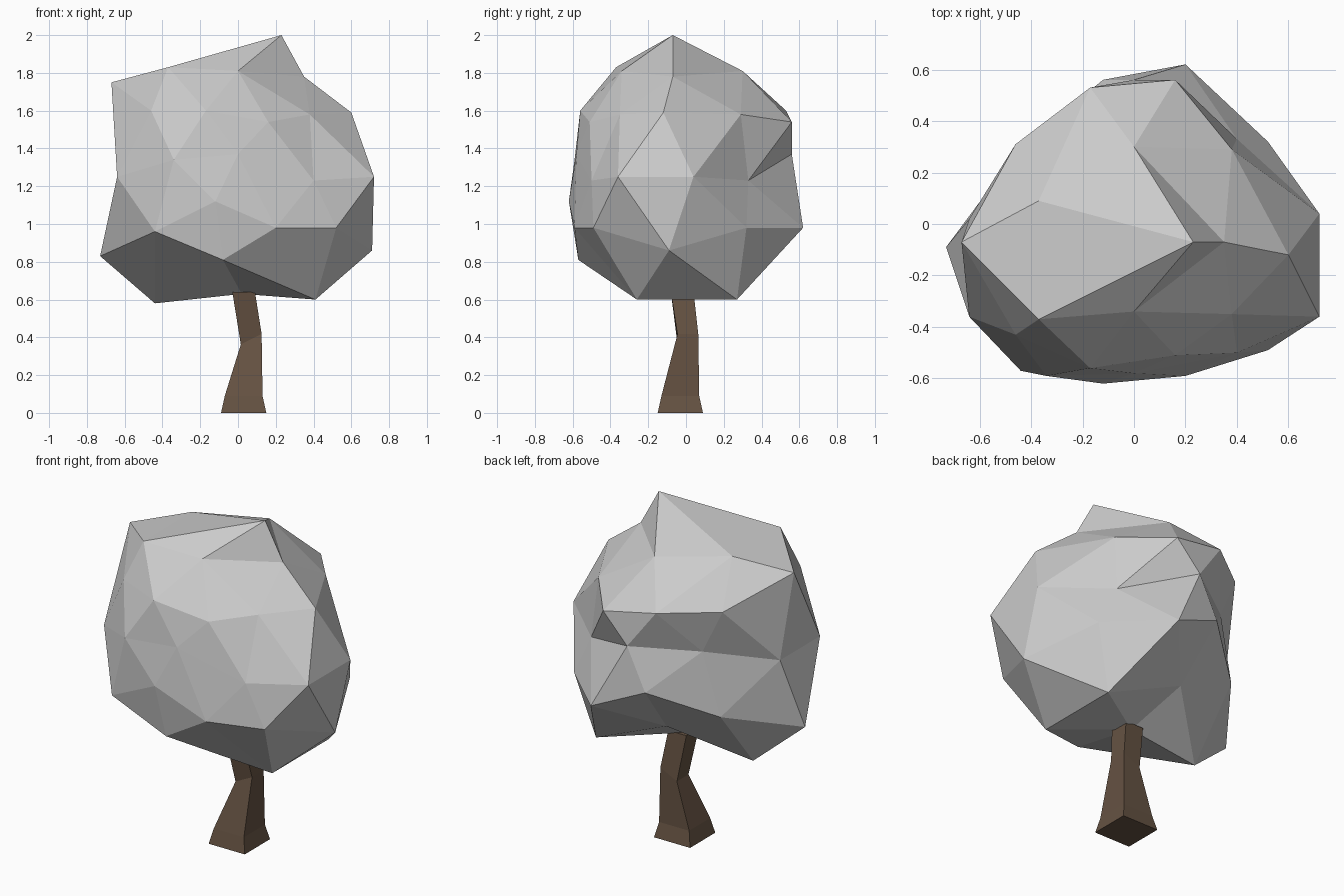
import bpy
import bmesh

default_cube = bpy.data.objects.get("Cube")
if default_cube:
    bpy.data.objects.remove(default_cube, do_unlink=True)


def make_material(name, colour):
    material = bpy.data.materials.new(name)
    material.use_nodes = True
    material.diffuse_color = (*colour, 1)
    shader = next(n for n in material.node_tree.nodes if n.type == "BSDF_PRINCIPLED")
    shader.inputs["Base Color"].default_value = (*colour, 1)
    return material


def make_object(name, bm, material):
    bmesh.ops.recalc_face_normals(bm, faces=bm.faces[:])
    mesh = bpy.data.meshes.new(name)
    bm.to_mesh(mesh)
    bm.free()
    mesh.materials.append(material)
    obj = bpy.data.objects.new(name, mesh)
    bpy.context.scene.collection.objects.link(obj)
    return obj


def sculpt_order(vert):
    """Sort from top to bottom, then right to left, then front to back."""
    x, y, z = (round(value, 2) for value in vert.co)
    return -z, -x, y


# Lumps of the crown: x, z, then y of the front corner and of its back twin
CROWN_LUMPS = [
    # peak
    (.23, 2, -.07),
    # upper cap
    (.35, 1.78, -.07), (0, 1.81, -.34, .3), (-.37, 1.83, -.37, .09),
    # shoulders
    (.38, 1.58, -.35, .29), (-.17, 1.6, -.56, .53), (-.67, 1.75, -.07),
    (.6, 1.59, -.12), (.16, 1.54, -.51, .56), (-.46, 1.6, -.43, .31),
    # waist
    (.72, 1.25, -.36, .04), (.4, 1.23, -.5, .33), (0, 1.37, -.58, .56),
    (-.34, 1.34, -.59, .33), (-.64, 1.25, -.36, .02),
    # lower lumps
    (.52, .98, -.49, .32), (-.12, 1.12, -.62, .56), (-.73, .83, -.09),
    (.71, .86, -.09), (.2, .98, -.59, .62), (-.44, .96, -.57, .3),
    # underside
    (.41, .6, -.26, .27), (-.08, .81, -.57, .3), (-.44, .58, -.01),
    (.02, .63, 0),
]


def build_crown(material):
    bm = bmesh.new()
    bmesh.ops.create_icosphere(bm, subdivisions=2, radius=1)
    corners = [(x, y, z) for x, z, *depths in CROWN_LUMPS for y in depths]
    for vert, corner in zip(sorted(bm.verts, key=sculpt_order), corners):
        vert.co = corner
    return make_object("crown", bm, material)


# Trunk sections: centre x, centre y, height, half width, tilt
TRUNK_SECTIONS = [
    (.03, -.03, 0, .12, 0),
    (.03, -.03, .09, .1, 0),
    (.07, .01, .39, .055, .5),
    (.03, -.02, .64, .06, 0),
]


def build_trunk(material):
    bm = bmesh.new()
    rings = []
    for x, y, z, half, tilt in TRUNK_SECTIONS:
        rings.append([
            bm.verts.new((x + half * i, y + half * j, z + half * i * tilt))
            for i, j in ((-1, -1), (1, -1), (1, 1), (-1, 1))
        ])
    for lower, upper in zip(rings, rings[1:]):
        for k in range(len(lower)):
            n = (k + 1) % len(lower)
            bm.faces.new((lower[k], lower[n], upper[n], upper[k]))
    bm.faces.new(rings[0])
    bm.faces.new(rings[-1])
    return make_object("trunk", bm, material)


build_crown(make_material("pale grey leaves", (.6, .6, .6)))
build_trunk(make_material("brown bark", (.13, .085, .055)))
